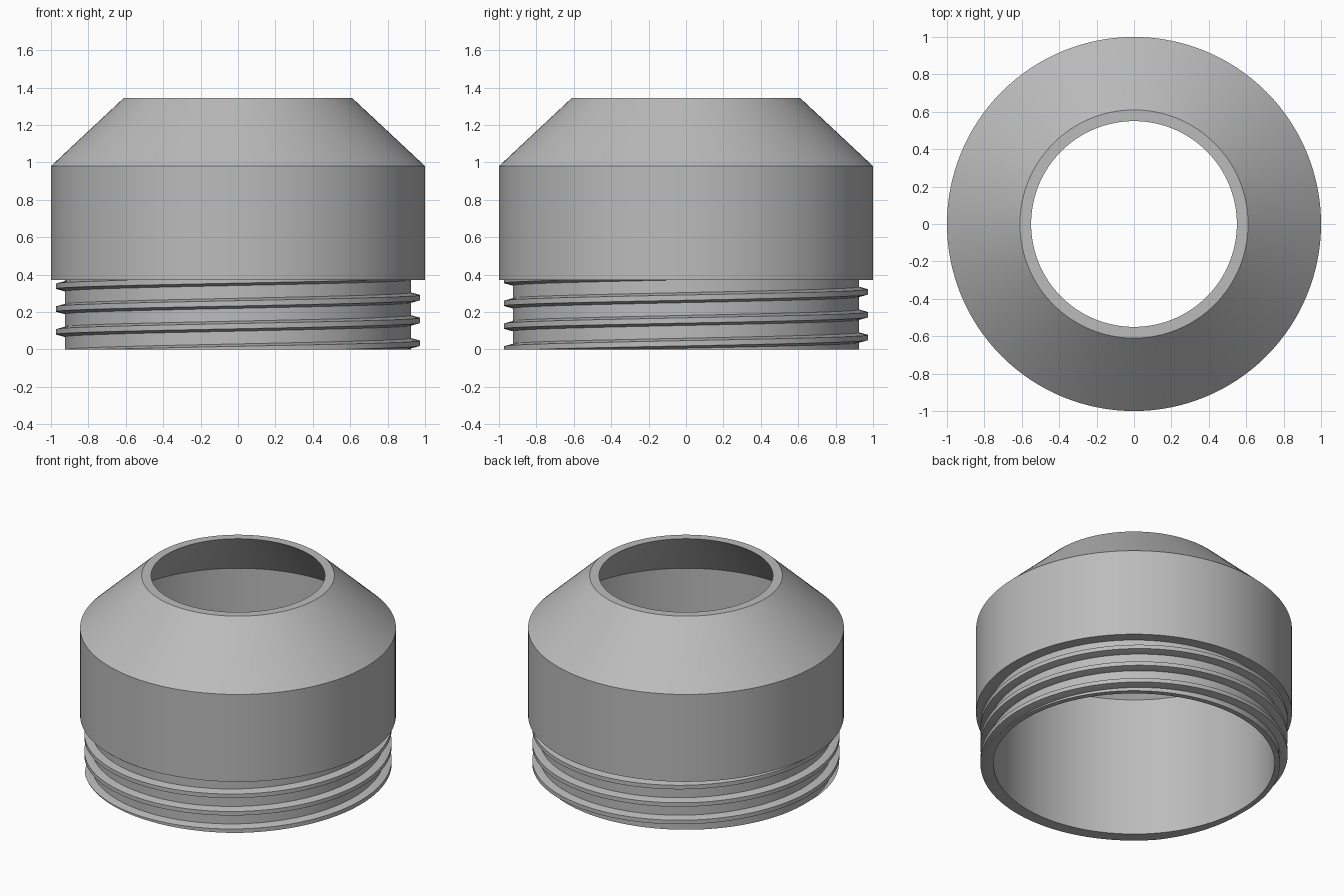
import bpy
import bmesh
from math import cos, sin, pi, radians

SEGMENTS = 128

cube = bpy.data.objects.get("Cube")
if cube:
    bpy.data.objects.remove(cube, do_unlink=True)

grey = bpy.data.materials.new("plain_grey")
grey.use_nodes = True
colour = (0.5, 0.5, 0.5, 1.0)
grey.diffuse_color = colour
grey.node_tree.nodes["Principled BSDF"].inputs["Base Color"].default_value = colour


def sweep(bm, sections, closed):
    """Join a row of matching closed cross-sections with quads."""
    rings = [[bm.verts.new(p) for p in s] for s in sections]
    n = len(rings[0])
    pairs = list(zip(rings, rings[1:]))
    if closed:
        pairs.append((rings[-1], rings[0]))
    for a, b in pairs:
        for i in range(n):
            j = (i + 1) % n
            bm.faces.new((a[i], b[i], b[j], a[j]))
    if not closed:
        bm.faces.new(rings[0])
        bm.faces.new(rings[-1])


def finish(bm, name):
    bmesh.ops.recalc_face_normals(bm, faces=bm.faces[:])
    mesh = bpy.data.meshes.new(name)
    bm.to_mesh(mesh)
    bm.free()
    mesh.materials.append(grey)
    obj = bpy.data.objects.new(name, mesh)
    bpy.context.collection.objects.link(obj)
    bpy.ops.object.select_all(action="DESELECT")
    obj.select_set(True)
    bpy.context.view_layer.objects.active = obj
    bpy.ops.object.shade_smooth_by_angle(angle=radians(25))
    return obj


def around(profile, angle, rise=0.0):
    return [(r * cos(angle), r * sin(angle), z + rise) for r, z in profile]


# Hollow shell: threaded neck, wide band and tapered shoulder
shell_profile = [(0.89, 0), (0.925, 0), (0.925, 0.37), (1, 0.37), (1, 0.98),
                 (0.61, 1.345), (0.55, 1.345), (0.89, 0.98)]
bm = bmesh.new()
sweep(bm, [around(shell_profile, 2 * pi * i / SEGMENTS) for i in range(SEGMENTS)], True)
finish(bm, "shell")

# Helical thread, trimmed flush with the bottom and the underside of the band
PITCH = 0.122
thread_profile = [(0.915, -0.028), (0.925, -0.027), (0.973, -0.014),
                  (0.973, 0.014), (0.925, 0.027), (0.915, 0.028)]
steps = range(int(-1.6 * SEGMENTS), int(2.1 * SEGMENTS))
bm = bmesh.new()
sweep(bm, [around(thread_profile, 2 * pi * i / SEGMENTS, 0.155 + PITCH * i / SEGMENTS)
           for i in steps], False)
for height, direction in ((0.0, -1), (0.372, 1)):
    cut = bmesh.ops.bisect_plane(bm, geom=bm.verts[:] + bm.edges[:] + bm.faces[:],
                                 plane_co=(0, 0, height), plane_no=(0, 0, direction),
                                 clear_outer=True)
    rim = [e for e in cut["geom_cut"] if isinstance(e, bmesh.types.BMEdge)]
    filled = bmesh.ops.edgeloop_fill(bm, edges=rim)
    bmesh.ops.triangulate(bm, faces=filled["faces"])
finish(bm, "screw_thread")
